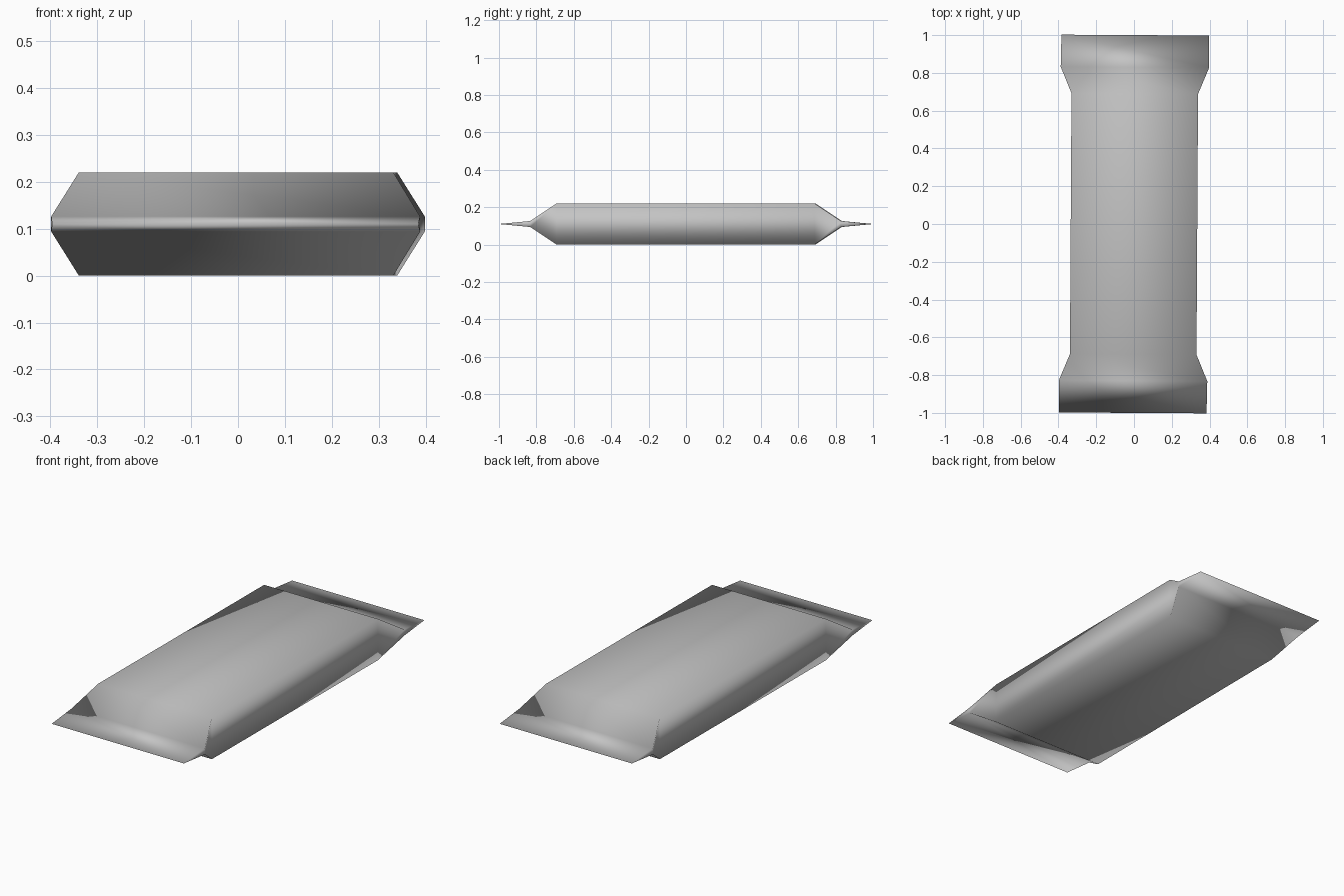
import bpy
import bmesh
from mathutils import Matrix

cube = bpy.data.objects.get("Cube")
if cube:
    bpy.data.objects.remove(cube, do_unlink=True)

MID_Z = 0.11

# Foil wrapper colour
foil = bpy.data.materials.new("wrapper_grey")
foil.use_nodes = True
grey = (0.55, 0.55, 0.55, 1)
foil.diffuse_color = grey
foil.node_tree.nodes["Principled BSDF"].inputs["Base Color"].default_value = grey

# Cross-sections of one half: y, half width, half height
half = [(0.69, 0.335, 0.11), (0.83, 0.393, 0.016), (1.0, 0.39, 0.0)]
sections = [(-y, w, h) for y, w, h in reversed(half)] + half

bm = bmesh.new()


def add_ring(y, w, h):
    """Rectangular section, collapsing to one crimped edge at the tips."""
    right = bm.verts.new((w, y, MID_Z + h))
    left = bm.verts.new((-w, y, MID_Z + h))
    if h == 0:
        return [right, left, left, right]
    return [right, left,
            bm.verts.new((-w, y, MID_Z - h)),
            bm.verts.new((w, y, MID_Z - h))]


# Skin between neighbouring sections
rings = [add_ring(*s) for s in sections]
for a, b in zip(rings, rings[1:]):
    for i in range(4):
        j = (i + 1) % 4
        corners = list(dict.fromkeys([a[i], a[j], b[j], b[i]]))
        if len(corners) > 2:
            bm.faces.new(corners)

bmesh.ops.recalc_face_normals(bm, faces=bm.faces)
# The bar lies very slightly turned
bmesh.ops.transform(bm, matrix=Matrix.Rotation(-0.006, 4, 'Z'), verts=bm.verts)
for f in bm.faces:
    f.smooth = True

mesh = bpy.data.meshes.new("bar_wrapper")
bm.to_mesh(mesh)
bm.free()
mesh.materials.append(foil)
wrapper = bpy.data.objects.new("bar_wrapper", mesh)
bpy.context.collection.objects.link(wrapper)
